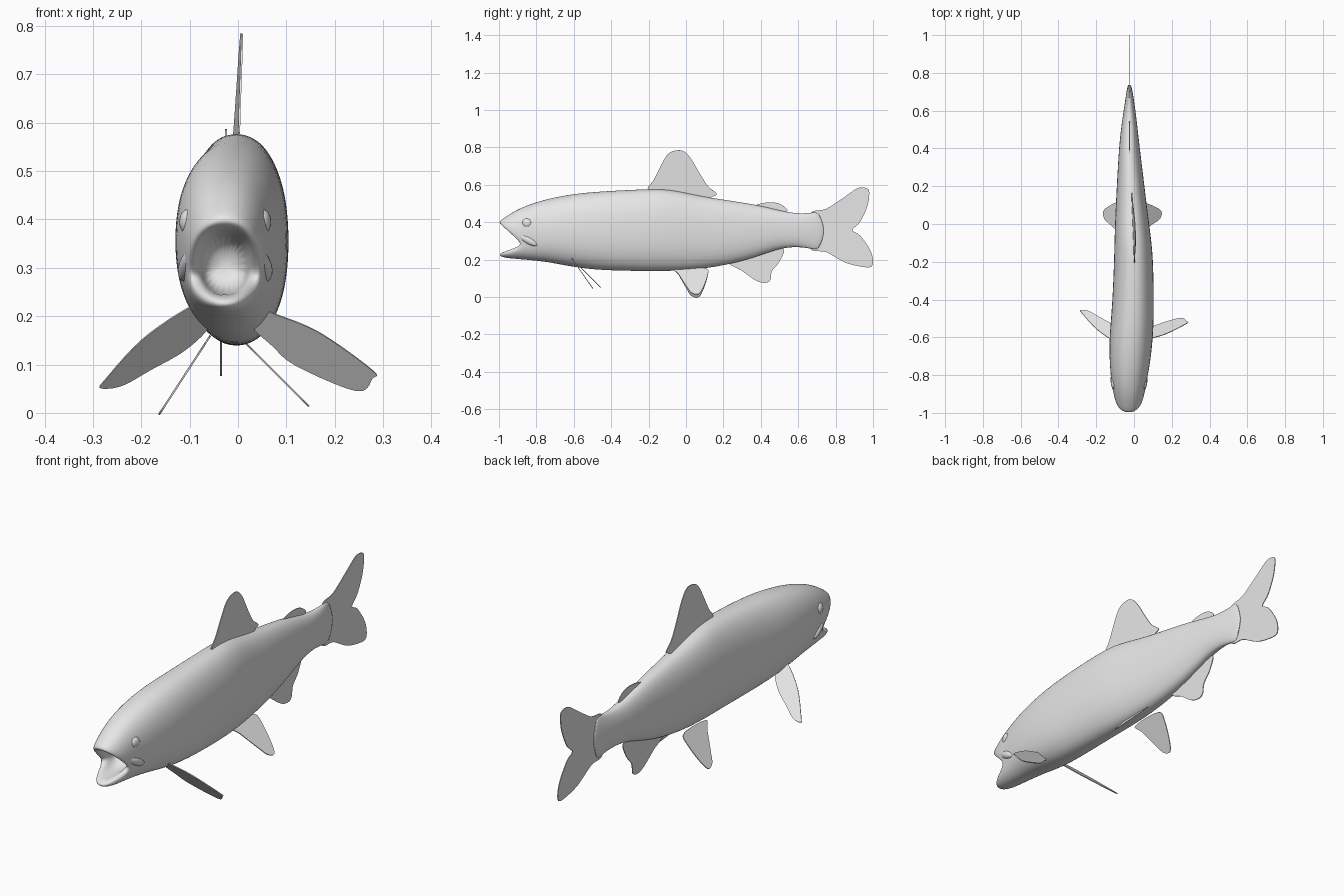
import bpy
import math

cube = bpy.data.objects.get("Cube")
if cube:
    bpy.data.objects.remove(cube, do_unlink=True)

grey = bpy.data.materials.new("pale grey")
grey.use_nodes = True
grey.diffuse_color = (0.8, 0.8, 0.8, 1)
grey.node_tree.nodes["Principled BSDF"].inputs["Base Color"].default_value = (0.8, 0.8, 0.8, 1)


def add_mesh(name, verts, faces):
    mesh = bpy.data.meshes.new(name)
    mesh.from_pydata(verts, [], faces)
    mesh.materials.append(grey)
    mesh.update()
    obj = bpy.data.objects.new(name, mesh)
    bpy.context.collection.objects.link(obj)
    return obj


def shade_smooth(obj):
    for poly in obj.data.polygons:
        poly.use_smooth = True


# Body: a loft from the mouth cavity, over the lips, back to the tail root
SIDES = 24


def notch(t):
    """How far the gape is set back at relative height t (-1 chin, 1 snout)."""
    return (1 - t) / 1.4 if t > -0.4 else (t + 1) / 0.6


def power(value, exponent=0.88):
    return math.copysign(abs(value) ** exponent, value)


def section(y, gape, bottom, top, x_min, x_max):
    ring = []
    for i in range(SIDES):
        angle = 2 * math.pi * i / SIDES
        t = power(math.sin(angle))
        x = (x_min + x_max) / 2 + power(math.cos(angle)) * (x_max - x_min) / 2
        z = (bottom + top) / 2 + t * (top - bottom) / 2
        shift = gape * notch(t) if gape > 0 else -gape * (1 - t * t)
        ring.append((x, y + shift, z))
    return ring


# y, gape depth, bottom, top, right side, left side
sections = [
    (-.80, 0, .25, .36, -.07, .015),
    (-.93, .08, .245, .372, -.077, .022),
    (-.99, .125, .24, .385, -.087, .032),
    (-1.005, .13, .22, .402, -.10, .045),
    (-.965, .10, .208, .43, -.108, .055),
    (-.91, .07, .203, .465, -.115, .062),
    (-.84, .03, .197, .496, -.122, .07),
    (-.74, 0, .187, .527, -.13, .086),
    (-.60, 0, .158, .554, -.132, .102),
    (-.45, 0, .140, .567, -.117, .107),
    (-.20, 0, .137, .58, -.106, .103),
    (-.08, 0, .137, .578, -.104, .092),
    (.08, 0, .147, .54, -.098, .07),
    (.25, 0, .176, .515, -.089, .05),
    (.40, 0, .222, .49, -.08, .031),
    (.50, 0, .26, .463, -.07, .02),
    (.60, 0, .27, .445, -.055, .008),
    (.68, -.02, .255, .452, -.04, -.006),
    (.72, -.03, .25, .457, -.031, -.019),
]
verts = [p for s in sections for p in section(*s)]
faces = [list(range(SIDES))[::-1]]
for row in range(len(sections) - 1):
    a, b = row * SIDES, (row + 1) * SIDES
    for i in range(SIDES):
        j = (i + 1) % SIDES
        faces.append((a + i, a + j, b + j, b + i))
faces.append([len(verts) - SIDES + i for i in range(SIDES)])
# Winding is reversed so that the skin faces outward
body = add_mesh("body", verts, [list(f)[::-1] for f in faces])
body.data.validate()
subdivision = body.modifiers.new("smooth skin", "SUBSURF")
subdivision.levels = subdivision.render_levels = 2
shade_smooth(body)


# Fins: smooth closed outlines, placed on a plane, with slight thickness
def smooth_outline(points, steps=5):
    result = []
    n = len(points)
    for i in range(n):
        p0, p1, p2, p3 = (points[(i + k) % n] for k in (-1, 0, 1, 2))
        for s in range(steps):
            t = s / steps
            result.append(tuple(
                b + 0.5 * t * (c - a + t * (2 * a - 5 * b + 4 * c - d + t * (3 * (b - c) + d - a)))
                for a, b, c, d in zip(p0, p1, p2, p3)))
    return result


def add_fin(name, outline, place):
    points = [place(u, v) for u, v in smooth_outline(outline)]
    fin = add_mesh(name, points, [list(range(len(points)))])
    solid = fin.modifiers.new("thickness", "SOLIDIFY")
    solid.thickness = 0.004
    solid.offset = 0
    return fin


# Upright fins, outlined as (y, z)
add_fin("dorsal_fin",
        [(-.20, .57), (-.17, .63), (-.12, .73), (-.09, .77), (-.05, .784), (-.01, .778),
         (.03, .735), (.08, .65), (.12, .59), (.163, .555), (.15, .54), (.08, .52), (-.06, .54)],
        lambda y, z: (-0.004 - 0.03 * y + 0.05 * (z - 0.58), y, z))
add_fin("adipose_fin",
        [(.36, .48), (.39, .497), (.43, .505), (.48, .504), (.52, .488), (.54, .458), (.45, .45)],
        lambda y, z: (-0.024, y, z))
add_fin("anal_fin",
        [(.23, .19), (.30, .14), (.37, .09), (.42, .076), (.45, .09), (.46, .14),
         (.50, .19), (.52, .26), (.40, .25)],
        lambda y, z: (-0.035, y, z))
add_fin("tail_fin",
        [(.66, .44), (.75, .472), (.85, .537), (.92, .583), (.97, .58), (.98, .55), (.968, .48),
         (.93, .40), (.89, .358), (.93, .33), (.98, .26), (.999, .205), (.992, .163),
         (.94, .162), (.85, .185), (.75, .24), (.66, .265)],
        lambda y, z: (-0.025, y, z))

# Pelvic fins, outlined as (y, z) and splayed outward
pelvic = [(-.06, .155), (-.04, .12), (0, .05), (.03, .006), (.075, .006), (.115, .11), (.10, .155)]
add_fin("left_pelvic_fin", pelvic,
        lambda y, z: (0.02 + 0.88 * (0.14 - z), y, z + 0.12 * (0.14 - z)))
add_fin("right_pelvic_fin", pelvic,
        lambda y, z: (-0.07 - 0.65 * (0.14 - z), y, z))

# Pectoral fins, outlined as (x, z) and swept backward
add_fin("left_pectoral_fin",
        [(.05, .21), (.08, .203), (.17, .165), (.278, .088), (.278, .072), (.245, .046),
         (.12, .098), (.07, .14), (.03, .18)],
        lambda x, z: (x, -0.466 - 0.7 * z, z))
add_fin("right_pectoral_fin",
        [(-.07, .225), (-.11, .213), (-.20, .15), (-.275, .068), (-.283, .052), (-.24, .057),
         (-.18, .09), (-.11, .13), (-.06, .18)],
        lambda x, z: (x, -0.405 - z, z))

# Eyes and jaw plates: shallow swellings on both sides of the head
for side, sign, cheek_x in (("left", 1, 0.05), ("right", -1, -0.103)):
    for part, y, z, size, tilt in (("eye", -0.85, 0.395, (0.018, 0.028, 0.026), 0),
                                   ("jaw_plate", -0.845, 0.305, (0.019, 0.06, 0.02), -0.5)):
        bpy.ops.mesh.primitive_uv_sphere_add(
            segments=20, ring_count=12, location=(cheek_x, y, z), rotation=(tilt, 0, -0.2 * sign))
        swelling = bpy.context.object
        swelling.name = side + "_" + part
        swelling.scale = size
        swelling.data.materials.append(grey)
        shade_smooth(swelling)
